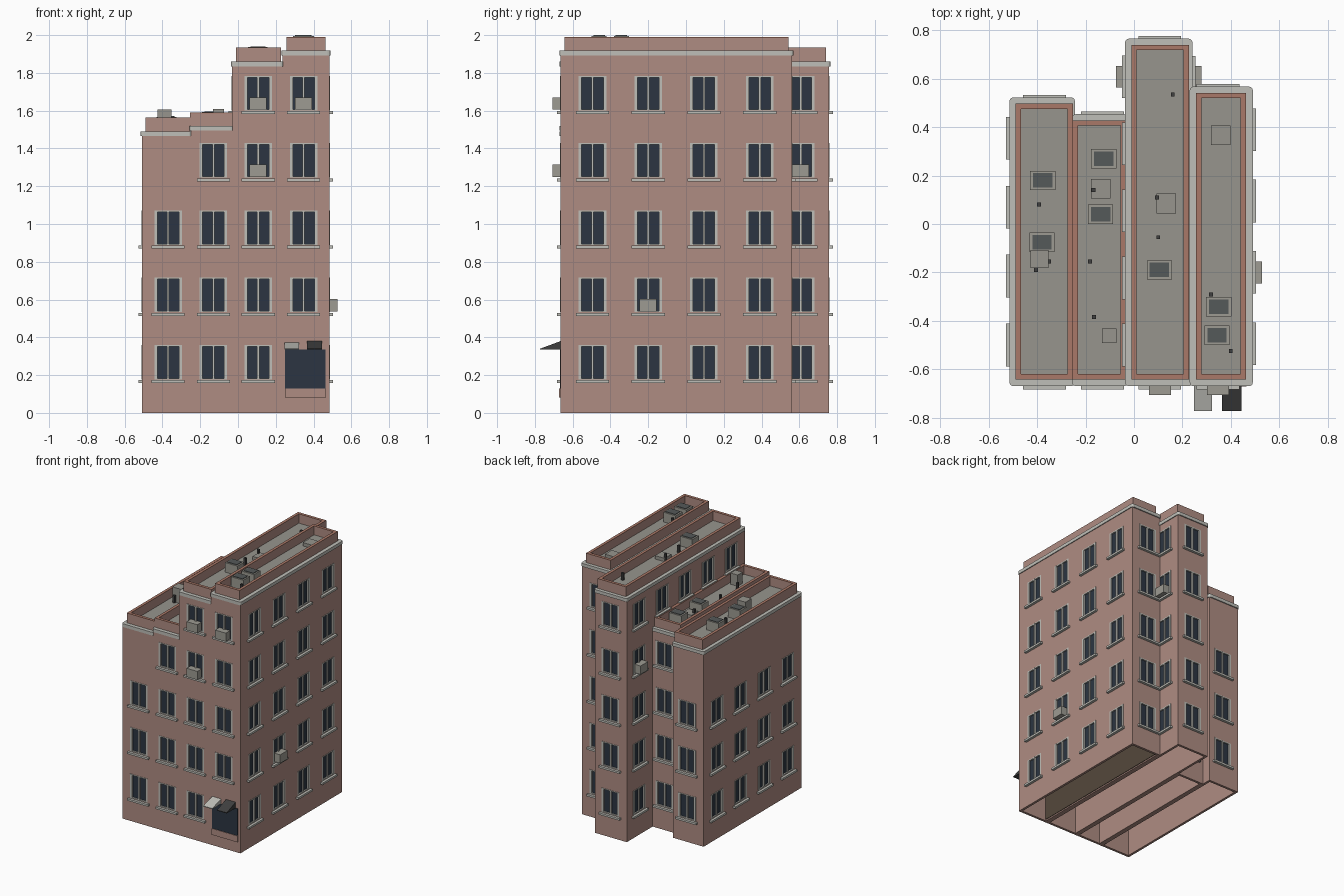
import bpy, bmesh
from math import radians
from mathutils import Matrix, Vector

if "Cube" in bpy.data.objects:
    bpy.data.objects.remove(bpy.data.objects["Cube"])


def material(name, rgb):
    m = bpy.data.materials.new(name)
    m.use_nodes = True
    m.diffuse_color = (*rgb, 1)
    m.node_tree.nodes["Principled BSDF"].inputs["Base Color"].default_value = (*rgb, 1)
    return m


WALL = material("pink_brick", (0.43, 0.265, 0.225))
COPING = material("coping_brick", (0.40, 0.19, 0.14))
STONE = material("pale_stone", (0.52, 0.52, 0.48))
ROOF = material("grey_roof", (0.31, 0.30, 0.27))
GLASS = material("dark_glass", (0.025, 0.036, 0.054))
METAL = material("grey_metal", (0.34, 0.33, 0.29))
FAN = material("dark_grey", (0.09, 0.10, 0.10))
BLACK = material("charcoal", (0.05, 0.05, 0.05))
BROWN = material("dark_brown", (0.09, 0.065, 0.045))


def box(bm, lo, hi, matrix=Matrix.Identity(4)):
    lo, hi = Vector(lo), Vector(hi)
    size = Matrix.Diagonal((*(hi - lo), 1))
    return bmesh.ops.create_cube(bm, size=1, matrix=matrix @ Matrix.Translation((lo + hi) / 2) @ size)["verts"]


def finish(bm, name, mat=None):
    bmesh.ops.recalc_face_normals(bm, faces=bm.faces)
    mesh = bpy.data.meshes.new(name)
    bm.to_mesh(mesh)
    bm.free()
    ob = bpy.data.objects.new(name, mesh)
    bpy.context.collection.objects.link(ob)
    if mat:
        mesh.materials.append(mat)
    return ob


def cut(ob, cutter):
    mod = ob.modifiers.new("openings", "BOOLEAN")
    mod.operation, mod.solver, mod.object = "DIFFERENCE", "EXACT", cutter
    bpy.context.view_layer.objects.active = ob
    bpy.ops.object.modifier_apply(modifier=mod.name)
    bpy.data.objects.remove(cutter)


def ring(bm, x0, x1, y0, y1, z0, z1, t):
    # four bars forming a rectangular frame
    box(bm, (x0, y0, z0), (x1, y0 + t, z1))
    box(bm, (x0, y1 - t, z0), (x1, y1, z1))
    box(bm, (x0, y0 + t, z0), (x0 + t, y1 - t, z1))
    box(bm, (x1 - t, y0 + t, z0), (x1, y1 - t, z1))


FRONT_Y = -0.664
FLOOR = 0.356
frames, panes, sills, aircons = (bmesh.new() for _ in range(4))


def place(x, y, angle):
    # local frame: x along the wall, -y outwards
    return Matrix.Translation((x, y, 0)) @ Matrix.Rotation(radians(angle), 4, "Z")


def window(cutter, m, row, aircon=False):
    z0 = 0.177 + FLOOR * row
    z1 = z0 + 0.183
    w = 0.073
    box(cutter, (-w, -0.02, z0), (w, 0.012, z1), m)
    box(panes, (-w, 0.008, z0), (w, 0.014, z1), m)
    for a, b in ((-w, -w + 0.016), (-0.006, 0.006), (w - 0.016, w)):
        box(frames, (a, -0.003, z0), (b, 0.011, z1), m)
    for a, b in ((z0, z0 + 0.006), (z1 - 0.008, z1)):
        box(frames, (-w, -0.002, a), (w, 0.011, b), m)
    box(sills, (-0.088, -0.019, z0 - 0.019), (0.088, 0.005, z0 - 0.004), m)
    if aircon:
        box(aircons, (-0.045, -0.043, z0 + 0.005), (0.045, 0.01, z0 + 0.07), m)


# name: x0, x1, back y, cornice top, parapet top, window x, storeys
BLOCKS = {
    "far_right": (-0.509, -0.25, 0.515, 1.49, 1.565, -0.37, 3),
    "mid_right": (-0.25, -0.031, 0.446, 1.52, 1.59, -0.13, 4),
    "mid_left": (-0.031, 0.236, 0.758, 1.86, 1.935, 0.107, 5),
    "far_left": (0.236, 0.485, 0.56, 1.918, 1.99, 0.347, 5),
}
SIDES = {  # angle, first window y, spacing, count
    "far_right": ((-90, -0.5, 0.285, 4),),
    "mid_left": ((-90, -0.5, 0.277, 5), (90, 0.607, 0, 1)),
    "far_left": ((90, -0.495, 0.295, 4),),
}
AIRCONS = {("mid_left", 0, 3), ("mid_left", 0, 4), ("far_left", 0, 4)}

for name, (x0, x1, back, deck, top, wx, storeys) in BLOCKS.items():
    cutter = bmesh.new()
    # hollow interior, open at the ground
    box(cutter, (x0 + 0.018, FRONT_Y + 0.018, -0.1), (x1 - 0.018, back - 0.018, deck - 0.03))
    for row in range(storeys):
        if not (name == "far_left" and row == 0):
            window(cutter, place(wx, FRONT_Y, 0), row, (name, 0, row) in AIRCONS)
        window(cutter, place(wx, back, 180), row)
        for angle, first, step, count in SIDES.get(name, ()):
            for i in range(count):
                y = first + i * step
                # party wall covers the lower windows beside the neighbour
                if name == "mid_left" and row < 4 and y < 0.5:
                    continue
                cooled = (name == "mid_left" and row == 3) or (name == "far_left" and row == 1 and i == 1)
                window(cutter, place(x1 if angle > 0 else x0, y, angle), row, cooled)
    body = bmesh.new()
    box(body, (x0, FRONT_Y, 0), (x1, back, deck - 0.001))
    walls = finish(body, name + "_walls", WALL)
    cut(walls, finish(cutter, name + "_cutter"))

    # cornice band with rounded corners
    bm = bmesh.new()
    box(bm, (x0 - 0.006, FRONT_Y - 0.006, deck - 0.025), (x1 + 0.006, back + 0.008, deck))
    upright = [e for e in bm.edges if abs(e.verts[0].co.z - e.verts[1].co.z) > 0.01]
    bmesh.ops.bevel(bm, geom=upright, offset=0.016, segments=3, affect="EDGES", profile=0.5)
    finish(bm, name + "_cornice", STONE)

    # parapet, coping and roof deck
    px0 = x0 + (0.02 if name != "mid_right" else -0.004)
    px1 = x1 - (0.022 if name == "far_left" else 0.009 if name == "mid_left" else 0.002)
    py0, py1 = FRONT_Y + 0.022, back - 0.018
    bm = bmesh.new()
    ring(bm, px0, px1, py0, py1, deck, top - 0.004, 0.022)
    finish(bm, name + "_parapet", WALL)
    bm = bmesh.new()
    ring(bm, px0, px1, py0, py1, top - 0.004, top, 0.022)
    finish(bm, name + "_coping", COPING)
    bm = bmesh.new()
    box(bm, (px0 + 0.01, py0 + 0.01, deck - 0.004), (px1 - 0.01, py1 - 0.01, deck + 0.004))
    finish(bm, name + "_roof", ROOF)

finish(frames, "window_frames", STONE)
finish(panes, "window_panes", GLASS)
finish(sills, "window_sills", STONE)
finish(aircons, "window_air_conditioners", METAL)

# shaded lining of the party wall inside the far left block
bm = bmesh.new()
box(bm, (0.253, FRONT_Y + 0.02, 0.01), (0.258, 0.54, 1.8))
finish(bm, "inner_lining", BROWN)

# rooftop fan units: x, y, block
UNITS = ((-0.377, 0.18, "far_right"), (-0.38, -0.075, "far_right"), (-0.125, 0.27, "mid_right"),
         (-0.138, 0.04, "mid_right"), (0.105, -0.19, "mid_left"), (0.35, -0.342, "far_left"),
         (0.343, -0.46, "far_left"))
cases, fans = bmesh.new(), bmesh.new()
for x, y, block in UNITS:
    deck, top = BLOCKS[block][3:5]
    z = top + (0.01 if block == "far_left" else 0.006)
    box(cases, (x - 0.052, y - 0.04, deck), (x + 0.052, y + 0.04, z - 0.004))
    box(fans, (x - 0.04, y - 0.03, z - 0.005), (x + 0.04, y + 0.03, z))
finish(cases, "fan_unit_cases", METAL)
finish(fans, "fan_unit_grilles", FAN)

# roof hatches and tall vents: x, y, half width, height, block
HATCHES = ((-0.39, -0.145, 0.037, 0.115, "far_right"), (-0.137, 0.145, 0.04, 0.03, "mid_right"),
           (-0.103, -0.462, 0.03, 0.09, "mid_right"), (0.133, 0.085, 0.041, 0.03, "mid_left"),
           (0.358, 0.367, 0.04, 0.03, "far_left"))
bm = bmesh.new()
for x, y, r, h, block in HATCHES:
    deck = BLOCKS[block][3]
    box(bm, (x - r, y - r, deck), (x + r, y + r, deck + h))
finish(bm, "roof_hatches", ROOF)

# vent pipes
PIPES = {"far_right": ((-0.392, 0.08), (-0.35, -0.155), (-0.405, -0.19)),
         "mid_right": ((-0.167, 0.14), (-0.182, -0.155), (-0.165, -0.385)),
         "mid_left": ((0.16, 0.535), (0.095, 0.11), (0.1, -0.055)),
         "far_left": ((0.318, -0.292), (0.4, -0.525))}
bm = bmesh.new()
for block, spots in PIPES.items():
    deck = BLOCKS[block][3]
    for x, y in spots:
        box(bm, (x - 0.008, y - 0.008, deck), (x + 0.008, y + 0.008, deck + 0.06))
finish(bm, "vent_pipes", BLACK)

# shop window with brick base
bm = bmesh.new()
box(bm, (0.25, FRONT_Y - 0.004, 0.13), (0.463, FRONT_Y + 0.004, 0.335))
finish(bm, "shop_window", GLASS)
bm = bmesh.new()
box(bm, (0.248, FRONT_Y - 0.008, 0.082), (0.465, FRONT_Y + 0.004, 0.13))
finish(bm, "shop_base", WALL)

# sloping awnings over the shop
for name, a, b, top, mat in (("pale_awning", 0.247, 0.323, 0.372, STONE), ("dark_awning", 0.364, 0.445, 0.38, BLACK)):
    bm = bmesh.new()
    for v in box(bm, (a, -0.772, 0.335), (b, FRONT_Y, top)):
        if v.co.y < -0.7 and v.co.z > 0.35:
            v.co.z = 0.34
    finish(bm, name, mat)
